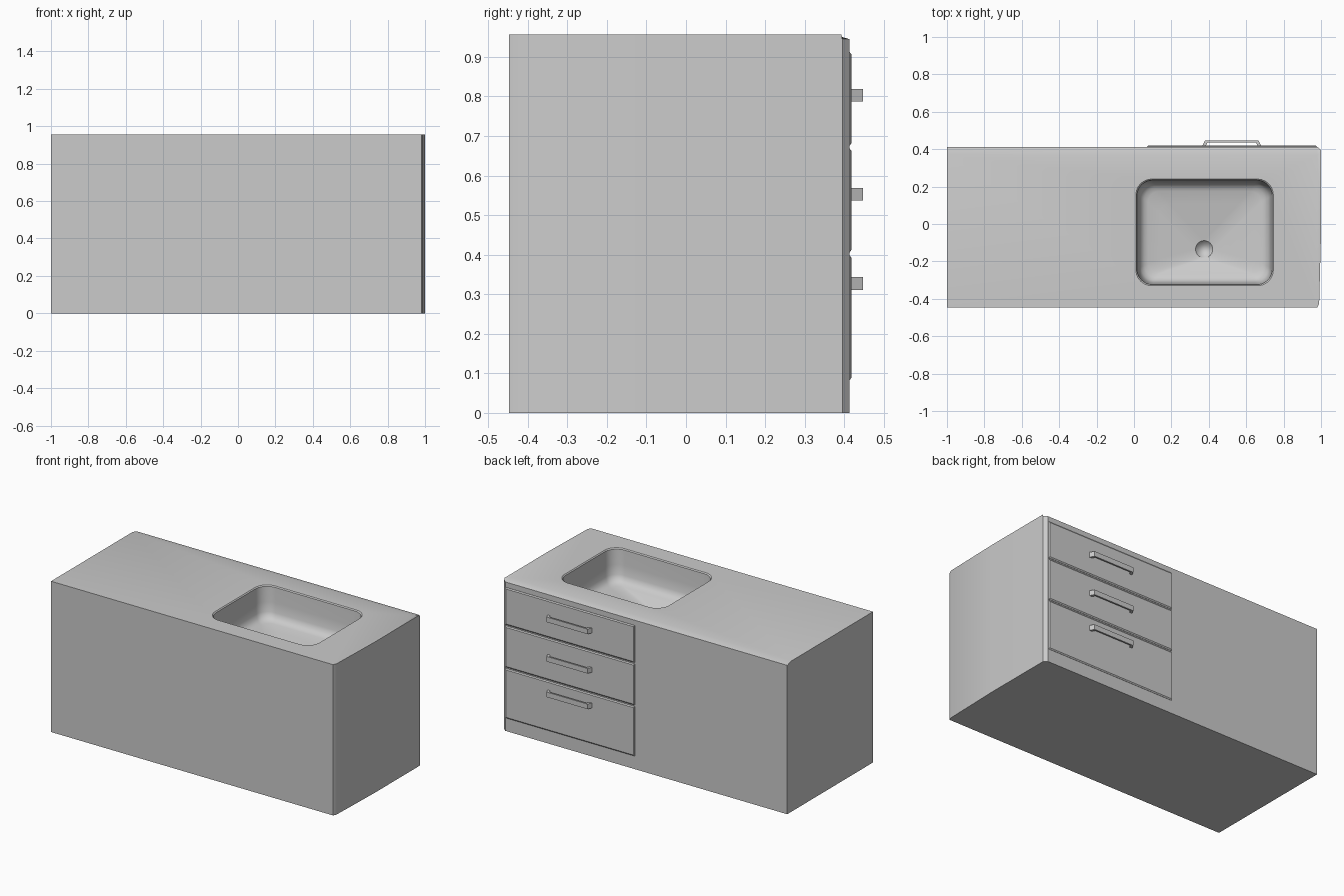
import bpy, bmesh, math
from mathutils import Vector

if "Cube" in bpy.data.objects:
    bpy.data.objects.remove(bpy.data.objects["Cube"])


def loft(name, rings, smooth=None):
    """Closed solid skinned through rings that share one point count."""
    bm = bmesh.new()
    loops = [[bm.verts.new(p) for p in ring] for ring in rings]
    n = len(loops[0])
    for a, b in zip(loops, loops[1:]):
        for i in range(n):
            j = (i + 1) % n
            bm.faces.new((a[i], a[j], b[j], b[i]))
    bm.faces.new(loops[0][::-1])
    bm.faces.new(loops[-1])
    bmesh.ops.recalc_face_normals(bm, faces=bm.faces[:])
    mesh = bpy.data.meshes.new(name)
    bm.to_mesh(mesh)
    bm.free()
    obj = bpy.data.objects.new(name, mesh)
    bpy.context.collection.objects.link(obj)
    return obj


def activate(obj):
    bpy.ops.object.select_all(action='DESELECT')
    obj.select_set(True)
    bpy.context.view_layer.objects.active = obj


def rounded_rect(x0, x1, y0, y1, r, z, seg=10):
    pts = []
    corners = [(x1 - r, y1 - r), (x0 + r, y1 - r), (x0 + r, y0 + r), (x1 - r, y0 + r)]
    for k, (cx, cy) in enumerate(corners):
        for i in range(seg + 1):
            a = math.pi / 2 * (k + i / seg)
            pts.append(Vector((cx + r * math.cos(a), cy + r * math.sin(a), z)))
    return pts


# Cabinet body: chamfered right corners, sloped worktop edge along the back
TOP = 0.957
foot = [(-1, -.447), (.98, -.447), (.99, -.425), (1, -.05), (1, .395), (.98, .413), (-1, .413)]
lid = foot[:4] + [(1, .393), (.98, .37), (-1, .37)]
body = loft("cabinet_body", [[(x, y, 0) for x, y in foot],
                             [(x, y, .945) for x, y in foot],
                             [(x, y, TOP) for x, y in lid]])

# Basin: steep walls, rounded foot, then a funnel floor down to the drain
X0, X1, Y0, Y1, R = .01, .745, -.33, .24, .085
rings = []
for inset, z in [(0, TOP + .05), (0, TOP), (.006, TOP - .006), (.012, TOP - .10),
                 (.018, TOP - .16), (.028, TOP - .185), (.045, TOP - .2), (.065, TOP - .207)]:
    rings.append(rounded_rect(X0 + inset, X1 - inset, Y0 + inset, Y1 - inset, R - inset * .4, z))
floor = rings[-1]
DX, DY, DR = .375, -.135, .046
mid = [Vector(((X0 + X1) / 2, (Y0 + Y1) / 2, 0))] * len(floor)
drain = rounded_rect(DX - DR, DX + DR, DY - DR, DY + DR, DR * .999, TOP - .25)
for t in (.25, .5, .75, .9, 1):
    rings.append([p.lerp(q, t) for p, q in zip(floor, drain)])
for scale, z in [(.85, TOP - .258), (.5, TOP - .272), (.15, TOP - .277)]:
    rings.append([Vector((DX + (p.x - DX) * scale, DY + (p.y - DY) * scale, z)) for p in drain])
cutter = loft("basin_cutter", rings)
cutter.hide_render = True

cut = body.modifiers.new("basin", 'BOOLEAN')
cut.operation = 'DIFFERENCE'
cut.solver = 'EXACT'
cut.object = cutter
activate(body)
bpy.ops.object.modifier_apply(modifier=cut.name)
bpy.data.objects.remove(cutter)
activate(body)
bpy.ops.object.shade_smooth_by_angle(angle=math.radians(30))

# Drawer fronts with chamfered rims, each with a bracket handle
BACK, FACE = .413, .419
drawers = [("top", .676, .912, .803), ("middle", .406, .668, .553), ("bottom", .083, .398, .327)]
for label, z0, z1, hz in drawers:
    rect = lambda i, y: [(.07 + i, y, z0 + i), (.978 - i, y, z0 + i),
                         (.978 - i, y, z1 - i), (.07 + i, y, z1 - i)]
    loft(label + "_drawer_front", [rect(0, BACK - .01), rect(0, BACK + .001), rect(.007, FACE)])
    outline = [(.365, FACE - .002), (.38, .447), (.665, .447), (.68, FACE - .002),
               (.662, FACE - .002), (.652, .437), (.393, .437), (.383, FACE - .002)]
    loft(label + "_handle", [[(x, y, hz + s * .016) for x, y in outline] for s in (-1, 1)])
